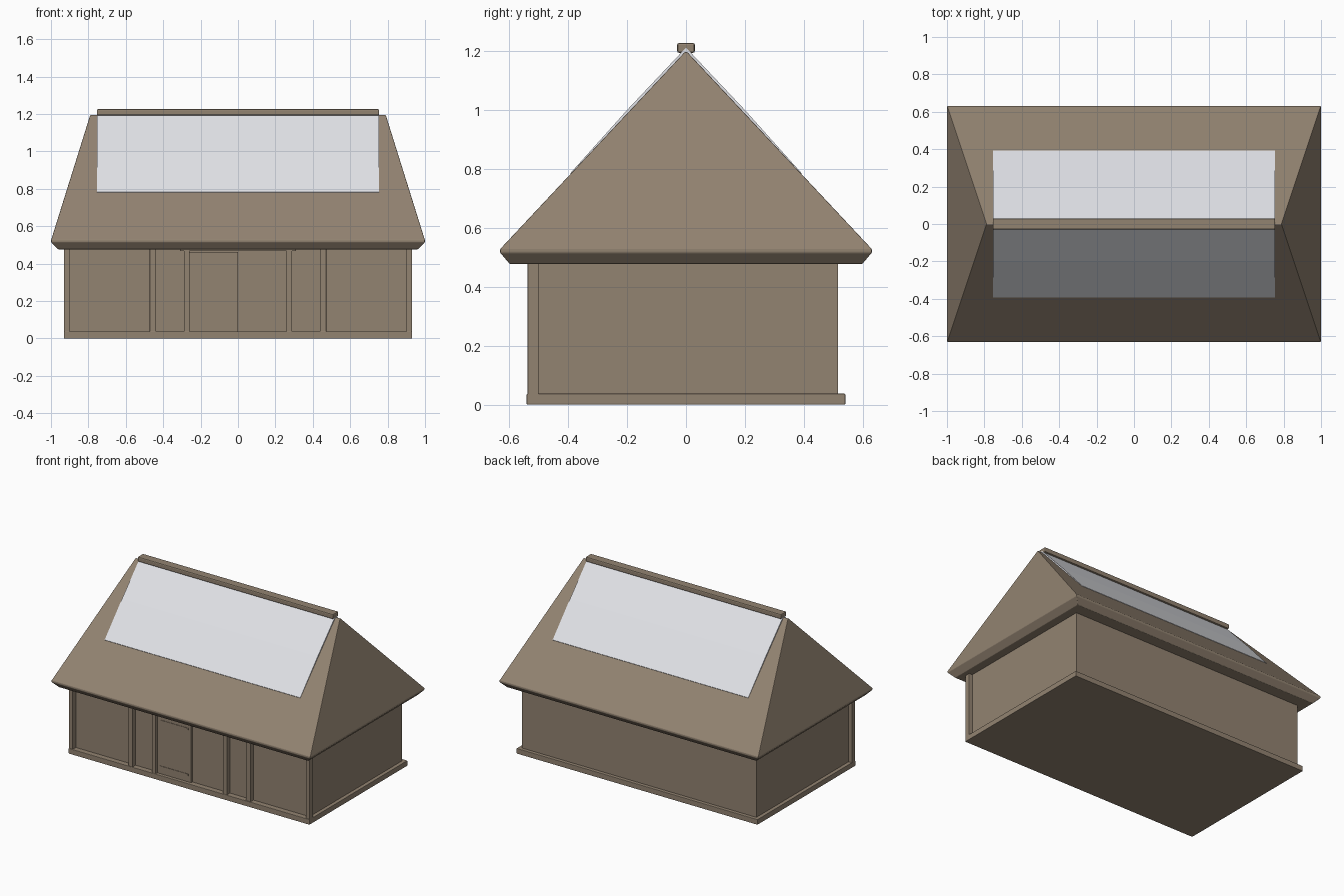
import bpy, bmesh

if "Cube" in bpy.data.objects:
    bpy.data.objects.remove(bpy.data.objects["Cube"])


def material(name, col):
    m = bpy.data.materials.new(name)
    m.diffuse_color = (*col, 1)
    m.use_nodes = True
    m.node_tree.nodes["Principled BSDF"].inputs["Base Color"].default_value = m.diffuse_color
    return m


BROWN = material("warm brown", (0.29, 0.228, 0.166))
PALE = material("pale grey", (0.78, 0.79, 0.83))


def finish(name, bm, mat, bevel=0.0):
    bmesh.ops.recalc_face_normals(bm, faces=bm.faces)
    me = bpy.data.meshes.new(name)
    bm.to_mesh(me)
    bm.free()
    ob = bpy.data.objects.new(name, me)
    bpy.context.collection.objects.link(ob)
    me.materials.append(mat)
    if bevel:
        mod = ob.modifiers.new("bevel", 'BEVEL')
        mod.width = bevel
        mod.segments = 2
    return ob


def box(name, x, y, z, mat=BROWN, bevel=0.0):
    bm = bmesh.new()
    bmesh.ops.create_cube(bm, size=1)
    for v in bm.verts:
        for i, (lo, hi) in enumerate((x, y, z)):
            v.co[i] = hi if v.co[i] > 0 else lo
    return finish(name, bm, mat, bevel)


def loft(name, rings, mat, bevel=0.0):
    """Stack of centred rectangles (half x, half y, z)."""
    bm = bmesh.new()
    loops = [[bm.verts.new((sx * hx, sy * hy, z))
              for sx, sy in ((-1, -1), (1, -1), (1, 1), (-1, 1))]
             for hx, hy, z in rings]
    for a, b in zip(loops, loops[1:]):
        for i in range(4):
            j = (i + 1) % 4
            bm.faces.new((a[i], a[j], b[j], b[i]))
    bm.faces.new(loops[0])
    bm.faces.new(loops[-1])
    return finish(name, bm, mat, bevel)


# Plinth and walls
box("plinth", (-0.93, 0.93), (-0.54, 0.54), (0, 0.037), bevel=0.003)
box("walls", (-0.905, 0.905), (-0.503, 0.516), (0.03, 0.5))

# Front posts, mirrored left and right
for side, s in (("left", -1), ("right", 1)):
    for part, a, b in (("corner", 0.9, 0.93), ("bay", 0.438, 0.472), ("door", 0.26, 0.29)):
        box(f"{side}_{part}_post", sorted((s * a, s * b)), (-0.537, -0.5),
            (0.03, 0.5), bevel=0.002)

# Door leaf with its lintel and rails
box("door_lintel", (-0.31, 0.31), (-0.53, -0.5), (0.467, 0.485))
box("door_leaf", (-0.262, 0.0), (-0.517, -0.5), (0.037, 0.462))
for name, z in (("bottom_rail", 0.08), ("top_rail", 0.40)):
    box("door_" + name, (-0.24, -0.02), (-0.52, -0.515), (z, z + 0.012))

# Steep hipped roof with undercut eaves
loft("roof", [(0.962, 0.598, 0.477), (0.999, 0.63, 0.515), (0.999, 0.63, 0.527),
              (0.79, 0.004, 1.195)], BROWN, bevel=0.003)

# Pale roof panels on both slopes, lifting slightly toward the ridge
for side, s in (("front", -1), ("back", 1)):
    bm = bmesh.new()
    prof = ((0.392, 0.784), (0.2, 0.998), (0.0, 1.21), (0.0, 1.19), (0.2, 0.98), (0.39, 0.776))
    f = bm.faces.new([bm.verts.new((-0.755, s * y, z)) for y, z in prof])
    ext = bmesh.ops.extrude_face_region(bm, geom=[f])["geom"]
    for v in ext:
        if isinstance(v, bmesh.types.BMVert):
            v.co.x = 0.755
    finish(side + "_roof_panel", bm, PALE)

# Ridge cap
box("ridge_cap", (-0.755, 0.755), (-0.03, 0.03), (1.192, 1.226), bevel=0.007)
